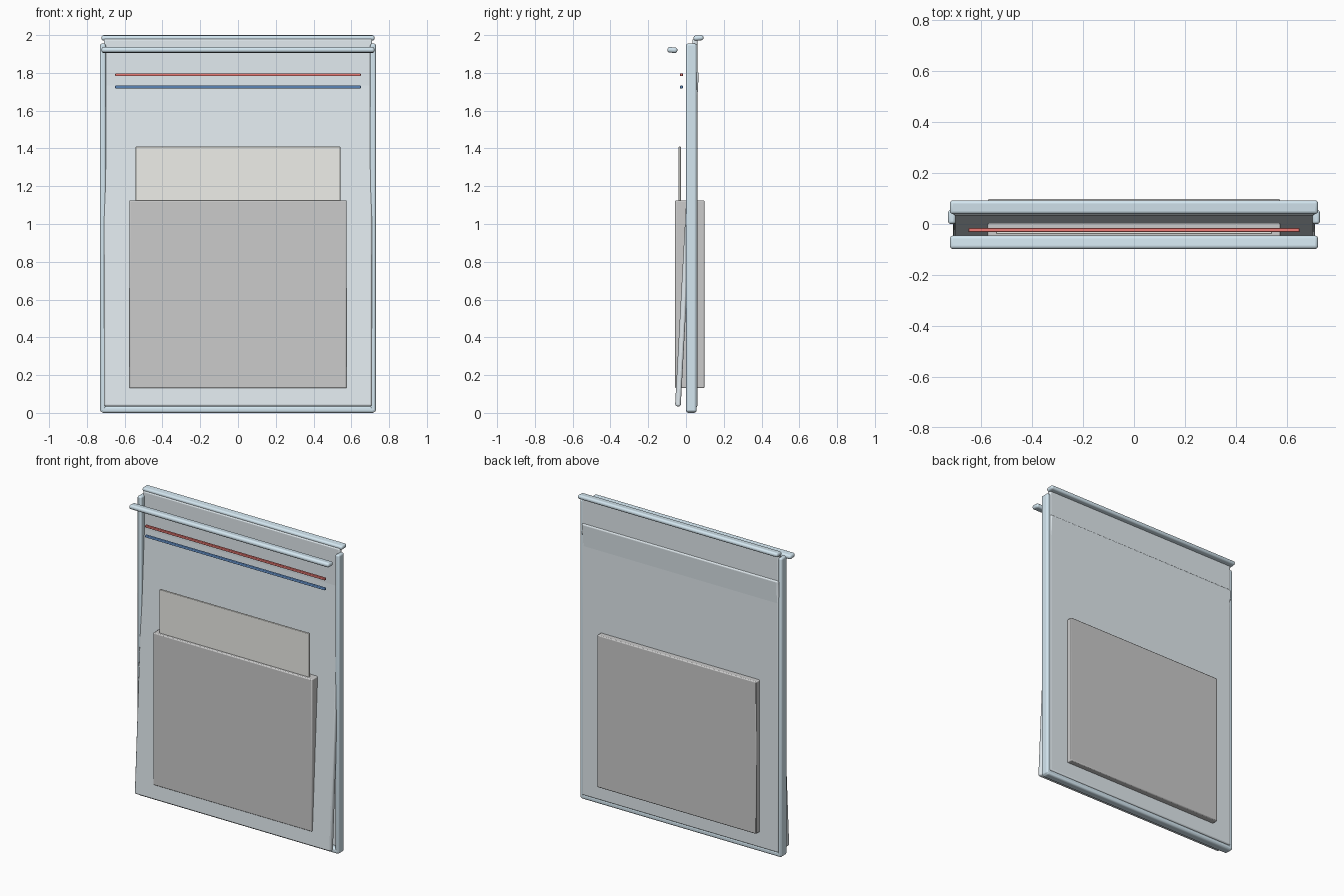
import bpy
from math import radians

if "Cube" in bpy.data.objects:
    bpy.data.objects.remove(bpy.data.objects["Cube"])


def material(name, rgb):
    m = bpy.data.materials.new(name)
    m.diffuse_color = (*rgb, 1.0)
    m.use_nodes = True
    m.node_tree.nodes["Principled BSDF"].inputs["Base Color"].default_value = m.diffuse_color
    return m


FILM = material("film", (0.765, 0.835, 0.875))
SEAM = material("seam", (0.66, 0.80, 0.88))
PAPER = material("paper", (0.86, 0.86, 0.82))
RED = material("red", (0.85, 0.2, 0.18))
BLUE = material("blue", (0.18, 0.4, 0.82))


def block(name, centre, size, mat=None, bevel=0.004, segments=2, tilt=0.0):
    """Rounded box, tilted about x in degrees."""
    bpy.ops.mesh.primitive_cube_add(size=1, location=centre)
    ob = bpy.context.object
    ob.name = name
    ob.scale = size
    bpy.ops.object.transform_apply(location=False, rotation=False, scale=True)
    ob.rotation_euler.x = radians(tilt)
    mod = ob.modifiers.new("round", 'BEVEL')
    mod.width = bevel
    mod.segments = segments
    mod.limit_method = 'ANGLE'
    if mat:
        ob.data.materials.append(mat)
    bpy.ops.object.shade_smooth_by_angle(angle=radians(35))
    return ob


# Film walls: upright back, front leaning back until it pokes through near the top
block("back_film", (0, 0.047, 1.005), (1.42, 0.026, 1.95), FILM, 0.008, 3)
block("front_film", (0, 0.005, 0.921), (1.42, 0.03, 1.775), FILM, 0.010, 3, tilt=-3.1)

# Sealed side and bottom seams
for side, x in (("left", -0.715), ("right", 0.715)):
    block(side + "_seam", (x, 0.028, 0.98), (0.03, 0.055, 1.95), SEAM, 0.010, 3)
block("bottom_seam", (0, 0.028, 0.0175), (1.45, 0.055, 0.035), SEAM, 0.012, 3)

# Rounded lips of the open mouth
block("front_lip", (0, -0.072, 1.921), (1.446, 0.053, 0.029), SEAM, 0.013, 4, tilt=-5)
block("back_lip", (0, 0.066, 1.985), (1.446, 0.053, 0.027), SEAM, 0.012, 4, tilt=4)

# Two-colour zip closure
block("upper_zip_track", (0, -0.024, 1.79), (1.30, 0.015, 0.015), RED, 0.003)
block("lower_zip_track", (0, -0.024, 1.725), (1.30, 0.015, 0.015), BLUE, 0.003)

# Contents: thick grey block and a paper card standing in it
block("contents_block", (0, 0.02, 0.628), (1.15, 0.155, 0.995), None, 0.006)
block("paper_card", (0, -0.033, 1.01), (1.084, 0.012, 0.80), PAPER, 0.003)
